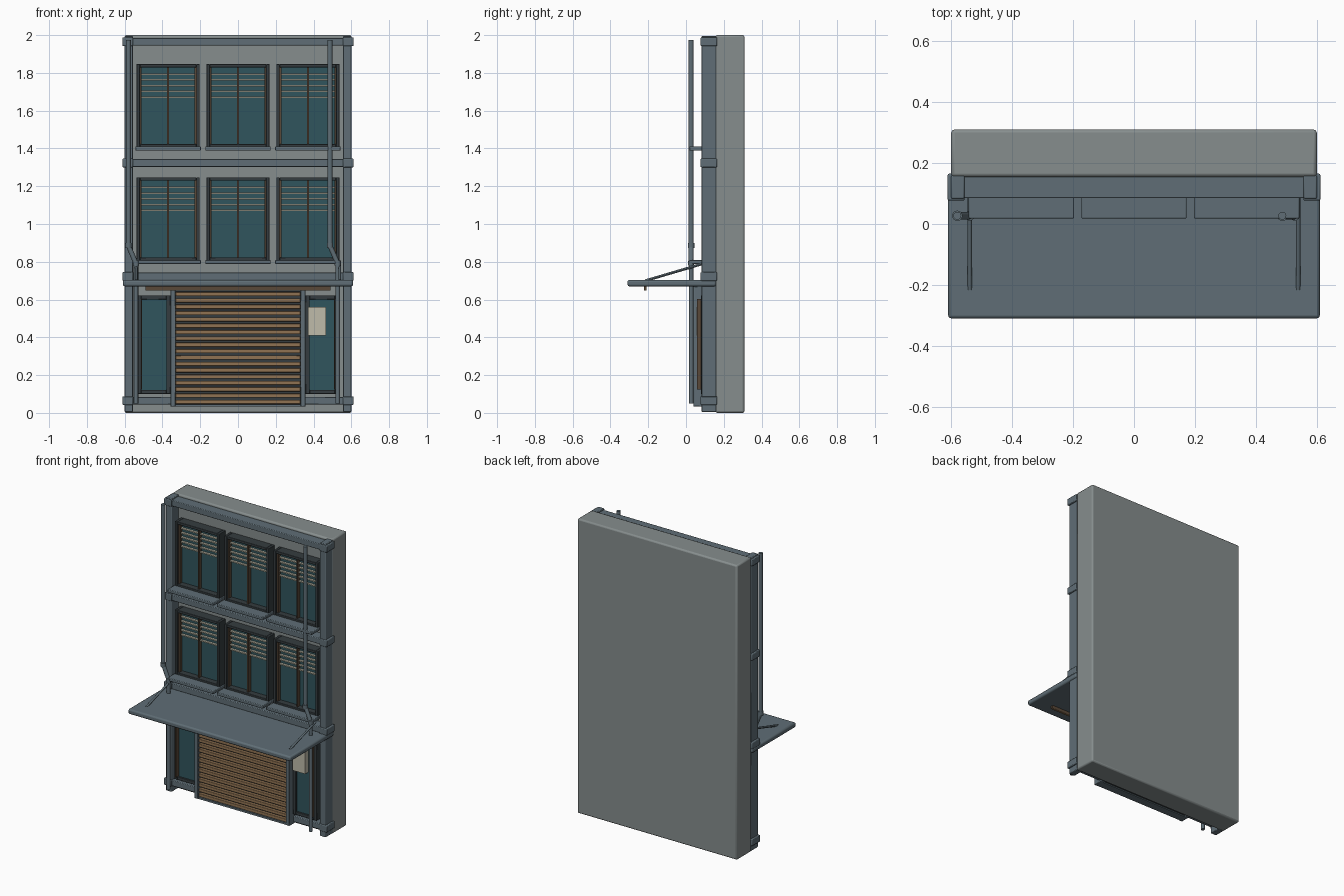
import bpy
from mathutils import Vector

if "Cube" in bpy.data.objects:
    bpy.data.objects.remove(bpy.data.objects["Cube"])


def mat(name, r, g, b):
    m = bpy.data.materials.new(name)
    m.diffuse_color = (r, g, b, 1)
    m.use_nodes = True
    m.node_tree.nodes["Principled BSDF"].inputs["Base Color"].default_value = m.diffuse_color
    return m


WALL = mat("wall_grey", 0.24, 0.27, 0.27)
STEEL = mat("blue_steel", 0.115, 0.155, 0.18)
DARK = mat("dark_frame", 0.035, 0.045, 0.05)
GLASS = mat("teal_glass", 0.03, 0.09, 0.11)
WOOD = mat("wood", 0.28, 0.17, 0.085)
BROWN = mat("brown_trim", 0.10, 0.065, 0.04)
PALE = mat("pale", 0.52, 0.50, 0.40)


def box(name, x, y, z, m, bevel=0.0):
    """Box from (min, max) pairs with optional rounded edges."""
    bpy.ops.mesh.primitive_cube_add(size=1, location=(sum(x) / 2, sum(y) / 2, sum(z) / 2))
    o = bpy.context.object
    o.name = name
    o.scale = (x[1] - x[0], y[1] - y[0], z[1] - z[0])
    bpy.ops.object.transform_apply(location=False, rotation=False, scale=True)
    o.data.materials.append(m)
    if bevel:
        b = o.modifiers.new("bevel", 'BEVEL')
        b.width, b.segments = bevel, 2
        bpy.ops.object.shade_smooth_by_angle()
    return o


def rod(name, a, b, r, m, sides=16):
    a, b = Vector(a), Vector(b)
    bpy.ops.mesh.primitive_cylinder_add(vertices=sides, radius=r, depth=(b - a).length, location=(a + b) / 2)
    o = bpy.context.object
    o.name = name
    o.rotation_euler = (b - a).to_track_quat('Z', 'Y').to_euler()
    o.data.materials.append(m)
    bpy.ops.object.shade_smooth_by_angle()


def frame(name, x, y, z, t, m):
    """Rectangular border made of four bars."""
    box(name + "_left", (x[0], x[0] + t), y, z, m, 0.003)
    box(name + "_right", (x[1] - t, x[1]), y, z, m, 0.003)
    inner = (x[0] + t, x[1] - t)
    box(name + "_bottom", inner, y, (z[0], z[0] + t), m, 0.003)
    box(name + "_top", inner, y, (z[1] - t, z[1]), m, 0.003)


# wall slab
box("wall", (-0.6, 0.6), (0.155, 0.31), (0, 2), WALL, 0.01)

# columns and floor beams with end clamps
for s in (-1, 1):
    box("column", sorted((s * 0.6, s * 0.557)), (0.083, 0.16), (0.004, 1.996), STEEL, 0.004)
for z in (0.065, 0.722, 1.323, 1.965):
    box("beam", (-0.6, 0.6), (0.085, 0.158), (z - 0.02, z + 0.02), STEEL, 0.004)
    for s in (-1, 1):
        box("beam_clamp", sorted((s * 0.612, s * 0.556)), (0.077, 0.165), (z - 0.023, z + 0.023), STEEL, 0.005)

# upper windows with mullions, blinds and sills
for base in (0.80, 1.40):
    for cx in (-0.37, 0, 0.37):
        x, z = (cx - 0.167, cx + 0.167), (base + 0.005, base + 0.447)
        frame("window_frame", x, (0.09, 0.16), z, 0.018, DARK)
        box("window_glass", (cx - 0.152, cx + 0.152), (0.13, 0.157), (base + 0.015, base + 0.435), GLASS)
        for dx in (-0.145, 0, 0.145):
            box("window_mullion", (cx + dx - 0.005, cx + dx + 0.005), (0.105, 0.135), (base + 0.02, base + 0.432), BROWN)
        for i in range(5):
            zz = base + 0.272 + i * 0.0305
            box("blind_slat", (cx - 0.145, cx + 0.145), (0.115, 0.132), (zz - 0.004, zz + 0.004), PALE)
        box("window_sill", (cx - 0.173, cx + 0.173), (0.018, 0.158), (base - 0.012, base + 0.01), STEEL, 0.004)

# roller shutter
for s in (-1, 1):
    box("shutter_post", sorted((s * 0.358, s * 0.33)), (0.04, 0.157), (0.033, 0.67), STEEL, 0.004)
box("shutter_back", (-0.335, 0.335), (0.07, 0.157), (0.04, 0.67), DARK)
box("shutter_header", (-0.335, 0.335), (0.045, 0.10), (0.643, 0.672), STEEL)
box("shutter_bottom", (-0.335, 0.335), (0.045, 0.10), (0.033, 0.045), STEEL)
for i in range(18):
    z = 0.058 + i * 0.0336
    box("shutter_slat", (-0.33, 0.33), (0.05, 0.08), (z - 0.011, z + 0.011), WOOD, 0.003)

# side windows next to the shutter
for s in (-1, 1):
    x = sorted((s * 0.535, s * 0.357))
    frame("side_window_frame", x, (0.08, 0.16), (0.10, 0.622), 0.022, DARK)
    box("side_window_glass", (x[0] + 0.015, x[1] - 0.015), (0.09, 0.157), (0.115, 0.61), GLASS)
    box("side_window_trim", sorted((s * 0.514, s * 0.507)), (0.058, 0.095), (0.125, 0.603), BROWN)
box("notice", (0.37, 0.465), (0.056, 0.095), (0.41, 0.56), PALE)

# canopy with light strip and support rods
box("canopy", (-0.61, 0.61), (-0.31, 0.16), (0.67, 0.704), STEEL, 0.01)
box("canopy_light", (-0.49, 0.49), (-0.222, -0.208), (0.651, 0.672), BROWN)
box("canopy_light_face", (-0.49, 0.49), (-0.222, -0.208), (0.649, 0.651), WOOD)
for s in (-1, 1):
    rod("canopy_support", (s * 0.539, -0.215, 0.70), (s * 0.539, 0.09, 0.79), 0.007, STEEL, 12)

# drain pipes with an offset bend
for x_top, x_low in ((-0.58, -0.54), (0.487, 0.528)):
    y = 0.027
    rod("pipe_upper", (x_top, y, 0.88), (x_top, y, 1.975), 0.013, STEEL)
    rod("pipe_bend", (x_top, y, 0.885), (x_low, y, 0.79), 0.013, STEEL)
    rod("pipe_lower", (x_low, y, 0.05), (x_low, y, 0.79), 0.012, STEEL)
    rod("pipe_collar", (x_top, y, 0.873), (x_top, y, 0.9), 0.017, STEEL)
    rod("pipe_collar", (x_low, y, 0.78), (x_low, y, 0.805), 0.016, STEEL)
